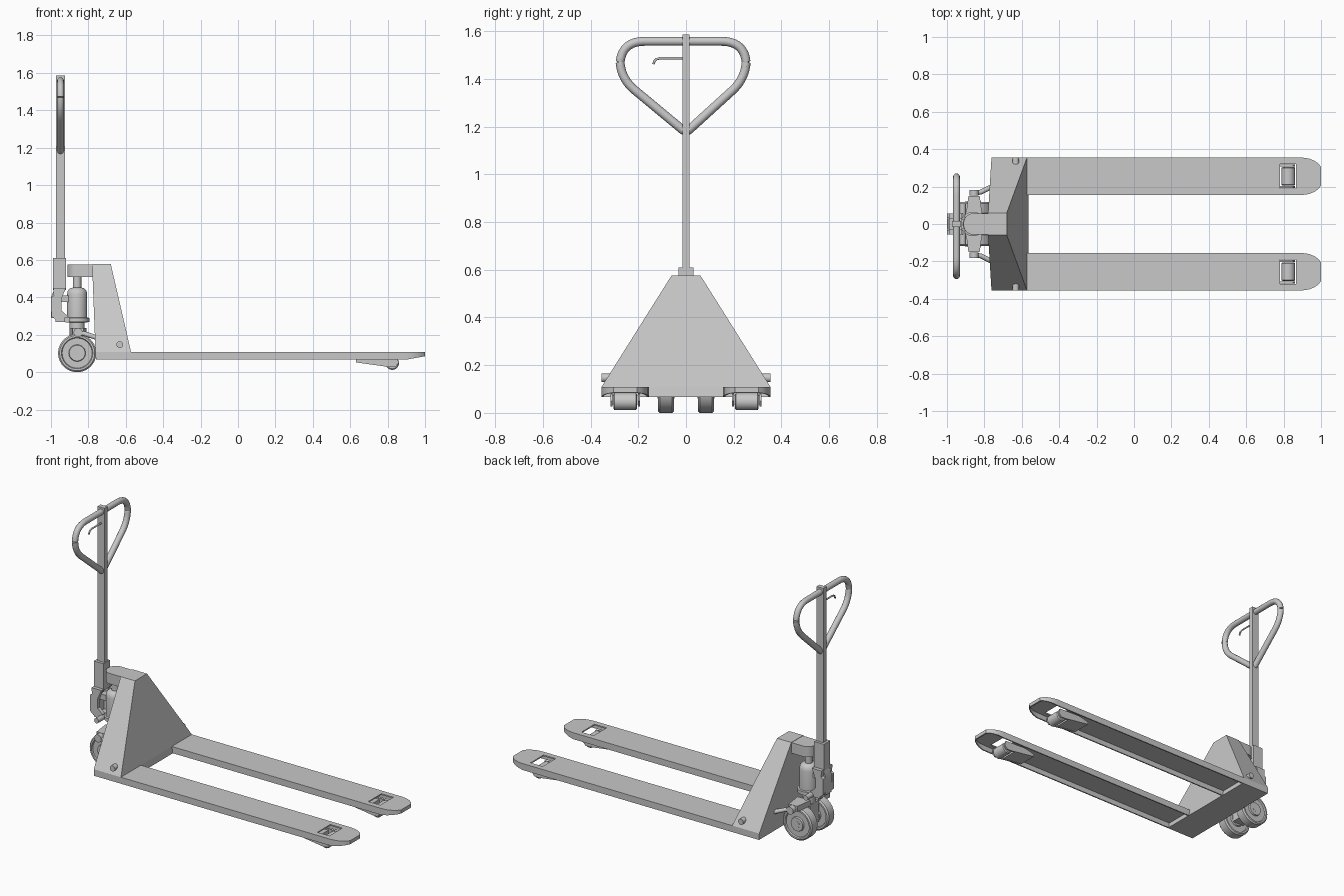
import bpy, bmesh, math
from mathutils import Vector, Matrix

old = bpy.data.objects.get("Cube")
if old:
    bpy.data.objects.remove(old, do_unlink=True)

steel = bpy.data.materials.new("steel_grey")
GREY = (0.58, 0.58, 0.58, 1)
steel.diffuse_color = GREY
steel.use_nodes = True
steel.node_tree.nodes["Principled BSDF"].inputs["Base Color"].default_value = GREY


def finish(ob, smooth=True):
    ob.data.materials.clear()
    ob.data.materials.append(steel)
    bpy.ops.object.select_all(action='DESELECT')
    ob.select_set(True)
    bpy.context.view_layer.objects.active = ob
    if smooth:
        bpy.ops.object.shade_smooth_by_angle(angle=math.radians(35))
    return ob


def from_bmesh(name, bm, smooth=True):
    bmesh.ops.recalc_face_normals(bm, faces=bm.faces)
    me = bpy.data.meshes.new(name)
    bm.to_mesh(me)
    bm.free()
    ob = bpy.data.objects.new(name, me)
    bpy.context.collection.objects.link(ob)
    return finish(ob, smooth)


def skin(name, rings, closed=False, smooth=True):
    """Join equal rings of points with quads, capping both ends."""
    bm = bmesh.new()
    loops = [[bm.verts.new(p) for p in ring] for ring in rings]
    for a, b in zip(loops, loops[1:]):
        for i in range(len(a)):
            j = (i + 1) % len(a)
            bm.faces.new((a[i], a[j], b[j], b[i]))
    bm.faces.new(loops[0])
    bm.faces.new(loops[-1])
    return from_bmesh(name, bm, smooth)


def box(name, x, y, z):
    ring = [(x[0], y[0]), (x[1], y[0]), (x[1], y[1]), (x[0], y[1])]
    return skin(name, [[(a, b, h) for a, b in ring] for h in z], smooth=False)


def plate_xz(name, outline, y0, y1):
    return skin(name, [[(x, y, z) for x, z in outline] for y in (y0, y1)])


def plate_xy(name, outline, z0, z1):
    return skin(name, [[(x, y, z) for x, y in outline] for z in (z0, z1)])


def lathe(name, profile, centre, axis='Z', n=32):
    """Turn a (radius, height) profile about an axis through centre."""
    turn = Matrix.Rotation(-math.pi / 2, 3, 'X') if axis == 'Y' else Matrix.Identity(3)
    ang = [2 * math.pi * i / n for i in range(n)]
    return skin(name, [[turn @ Vector((r * math.cos(a), r * math.sin(a), h)) + Vector(centre)
                        for a in ang] for r, h in profile])


def tube(name, points, radius, cyclic=False):
    cu = bpy.data.curves.new(name, 'CURVE')
    cu.dimensions = '3D'
    cu.bevel_depth = radius
    cu.bevel_resolution = 4
    cu.use_fill_caps = True
    sp = cu.splines.new('POLY')
    sp.points.add(len(points) - 1)
    for p, co in zip(sp.points, points):
        p.co = (*co, 1)
    sp.use_cyclic_u = cyclic
    ob = bpy.data.objects.new(name, cu)
    bpy.context.collection.objects.link(ob)
    bpy.ops.object.select_all(action='DESELECT')
    ob.select_set(True)
    bpy.context.view_layer.objects.active = ob
    bpy.ops.object.convert(target='MESH')
    return finish(bpy.context.view_layer.objects.active)


def rounded(corners, n=10):
    """Round each (y, z, cut) corner of a closed polygon."""
    out = []
    for i, (y, z, cut) in enumerate(corners):
        c = Vector((y, z))
        before, after = Vector(corners[i - 1][:2]), Vector(corners[(i + 1) % len(corners)][:2])
        a = c + (before - c).normalized() * cut
        b = c + (after - c).normalized() * cut
        for k in range(n + 1):
            t = k / n
            out.append(a * (1 - t) ** 2 + c * 2 * t * (1 - t) + b * t * t)
    return out


# Forks: channels open underneath, with a rounded rising nose and a roller slot
def fork_outline(cy, inset):
    half, back, nose = 0.1 - inset, -0.59 + inset, 1 - inset
    side = [(back, half), (0.4, half), (0.9, half), (0.935, half * 0.95),
            (0.965, half * 0.83), (0.985, half * 0.69), (nose, half * 0.5)]
    return [(x, cy + y) for x, y in side] + [(x, cy - y) for x, y in reversed(side)]


def under(x):
    return 0.067 + max(0, x - 0.9) * 0.18


for side, s in (("left", 1), ("right", -1)):
    cy = s * 0.255
    outer, inner = fork_outline(cy, 0), fork_outline(cy, 0.008)
    fork = skin(side + "_fork", [
        [(x, y, 0.108) for x, y in outer],
        [(x, y, under(x)) for x, y in outer],
        [(x, y, under(x)) for x, y in inner],
        [(x, y, 0.1) for x, y in inner]], smooth=False)
    slot = box("slot_cutter", (0.78, 0.865), (cy - 0.065, cy + 0.065), (0.09, 0.12))
    slot.hide_render = True
    mod = fork.modifiers.new("slot", 'BOOLEAN')
    mod.operation = 'DIFFERENCE'
    mod.solver = 'EXACT'
    mod.object = slot
    bpy.context.view_layer.objects.active = fork
    bpy.ops.object.modifier_apply(modifier=mod.name)
    bpy.data.objects.remove(slot, do_unlink=True)
    finish(fork)

    # Load roller and its swinging arm
    lathe(side + "_load_roller", [(0.03, -0.05), (0.036, -0.045), (0.036, 0.045), (0.03, 0.05)],
          (0.825, cy, 0.048), 'Y')
    for e in (-1, 1):
        plate_xz(side + "_roller_cheek", [(0.63, 0.068), (0.7, 0.085), (0.85, 0.08), (0.86, 0.05),
                 (0.84, 0.027), (0.81, 0.027), (0.63, 0.052)], cy + e * 0.053, cy + e * 0.062)
    plate_xz(side + "_roller_arm", [(0.63, 0.068), (0.775, 0.075), (0.775, 0.036), (0.63, 0.052)],
             cy - 0.053, cy + 0.053)

    # Pivot bolt on the sloping side of the body
    lathe(side + "_pivot_bolt", [(0.018, -0.03), (0.018, 0.03)], (-0.632, s * 0.325, 0.147), 'Y', 16)

    # Steering wheel with recessed rim and raised hub
    lathe(side + "_steer_wheel", [(0.015, -0.036), (0.042, -0.036), (0.045, -0.026), (0.08, -0.026),
          (0.084, -0.034), (0.094, -0.034), (0.102, -0.026), (0.102, 0.026), (0.094, 0.034),
          (0.084, 0.034), (0.08, 0.026), (0.045, 0.026), (0.042, 0.036), (0.015, 0.036)],
          (-0.86, s * 0.084, 0.102), 'Y', 40)

    # Lifting link from the yoke to the body
    tube(side + "_link", [(-0.86, s * 0.165, 0.212), (-0.82, s * 0.17, 0.205),
                          (-0.74, s * 0.21, 0.18)], 0.013)
    lathe(side + "_link_eye", [(0.024, -0.015), (0.024, 0.015)], (-0.855, s * 0.168, 0.212), 'Y', 20)
    plate_xy(side + "_yoke", [(-0.9, s * 0.04), (-0.885, s * 0.15), (-0.825, s * 0.15),
                              (-0.81, s * 0.04)], 0.2, 0.235)

# Tapered body joining the forks
def body_ring(z, x0, x1, w0, w1):
    return [(x0, -w0, z), (x1, -w1, z), (x1, w1, z), (x0, w0, z)]


skin("body", [body_ring(0.067, -0.76, -0.565, 0.355, 0.355),
              body_ring(0.108, -0.762, -0.572, 0.355, 0.355),
              body_ring(0.577, -0.78, -0.68, 0.06, 0.06)], smooth=False)

# Lifting arm above the pump, with a rounded end
arc = [math.radians(a) for a in range(90, 271, 15)]
arm = [(-0.86 + 0.052 * math.cos(a), 0.057 * math.sin(a)) for a in arc]
plate_xy("lift_arm", [(-0.7, 0.057)] + arm + [(-0.7, -0.057)], 0.508, 0.575)

# Hydraulic pump, piston and axle
lathe("pump", [(0.04, 0.17), (0.04, 0.265), (0.065, 0.268), (0.065, 0.29), (0.054, 0.292),
               (0.054, 0.415), (0.05, 0.435), (0.038, 0.448), (0.022, 0.452)], (-0.86, 0, 0))
lathe("piston", [(0.022, 0.44), (0.022, 0.51)], (-0.86, 0, 0), n=24)
lathe("steer_axle", [(0.02, -0.122), (0.02, 0.122)], (-0.86, 0, 0.102), 'Y', 20)
box("axle_block", (-0.9, -0.82), (-0.045, 0.045), (0.07, 0.205))
box("pump_base", (-0.975, -0.86), (-0.05, 0.05), (0.268, 0.29))
box("pump_valve", (-0.95, -0.9), (-0.025, 0.025), (0.375, 0.41))

# Mast bracket, pedal and cross pin behind the pump
box("mast_socket", (-0.988, -0.92), (-0.032, 0.032), (0.44, 0.61))
for s in (-1, 1):
    plate_xz("mast_cheek", [(-0.988, 0.45), (-0.92, 0.45), (-0.945, 0.39), (-0.945, 0.33),
             (-0.91, 0.3), (-0.91, 0.28), (-0.975, 0.28), (-0.998, 0.3), (-1.0, 0.4),
             (-0.985, 0.41)], s * 0.032, s * 0.055)
plate_xz("pedal", [(-1, 0.4), (-0.975, 0.46), (-0.96, 0.46), (-0.96, 0.29), (-1, 0.29)], -0.03, 0.03)
lathe("cross_pin", [(0.016, -0.11), (0.016, 0.11)], (-0.915, 0, 0.28), 'Y', 16)

# Mast and looped handle
box("mast", (-0.973, -0.925), (-0.015, 0.015), (0.55, 1.587))
loop = rounded([(0, 1.175, 0.02), (0.253, 1.405, 0.08), (0.253, 1.558, 0.105),
                (-0.277, 1.558, 0.105), (-0.277, 1.405, 0.08)])
tube("handle", [(-0.949, p.x, p.y) for p in loop], 0.0185, True)

# Release lever beside the mast
tube("release_lever", [(-0.949, y, z) for y, z in
     ((0, 1.487), (-0.11, 1.487), (-0.124, 1.483), (-0.132, 1.475), (-0.137, 1.462))], 0.005)
